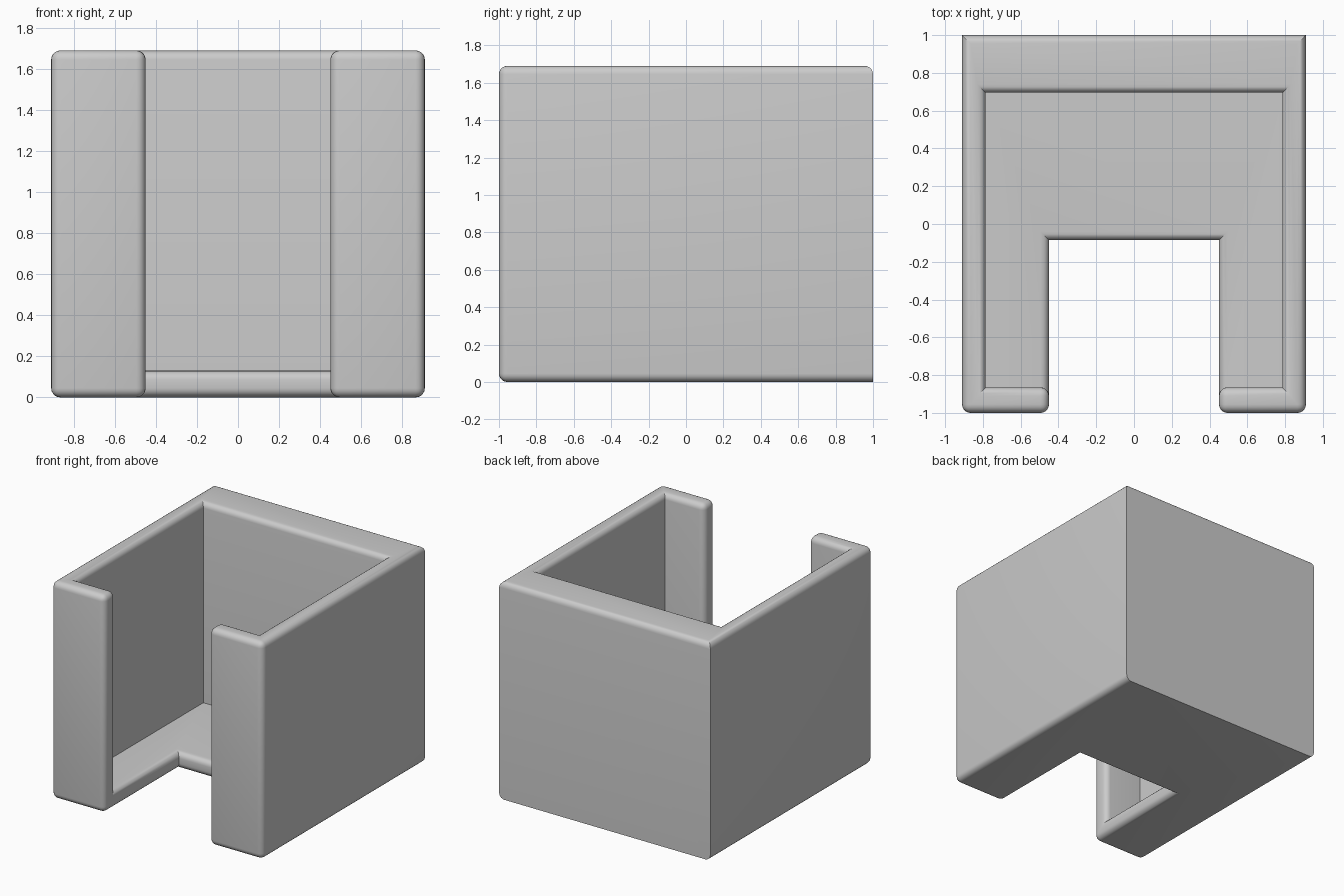
import bpy, bmesh
from mathutils import Vector

if "Cube" in bpy.data.objects:
    bpy.data.objects.remove(bpy.data.objects["Cube"])

W, D, H = 0.91, 1.0, 1.69   # half width, half depth, height
RADIUS = 0.045

grey = bpy.data.materials.new("light grey")
grey.use_nodes = True
colour = (0.6, 0.6, 0.6, 1)
grey.diffuse_color = colour
grey.node_tree.nodes["Principled BSDF"].inputs["Base Color"].default_value = colour


def box(name, low, high):
    """Box between two opposite corners."""
    low, high = Vector(low), Vector(high)
    bm = bmesh.new()
    bmesh.ops.create_cube(bm, size=1)
    for v in bm.verts:
        v.co = (low + high) / 2 + v.co * (high - low)
    mesh = bpy.data.meshes.new(name)
    bm.to_mesh(mesh)
    bm.free()
    obj = bpy.data.objects.new(name, mesh)
    bpy.context.collection.objects.link(obj)
    return obj


# Solid block, hollowed from above and slotted through the front and floor
holder = box("open_front_holder", (-W, -D, 0), (W, D, H))
cavity = box("cavity_cutter", (-0.785, -0.865, 0.13), (0.785, 0.695, H + 1))
slot = box("slot_cutter", (-0.45, -D - 1, -1), (0.45, -0.085, H + 1))
for cutter in (cavity, slot):
    mod = holder.modifiers.new(cutter.name, 'BOOLEAN')
    mod.operation, mod.solver, mod.object = 'DIFFERENCE', 'EXACT', cutter

bpy.context.view_layer.update()
carved = bpy.data.meshes.new_from_object(
    holder.evaluated_get(bpy.context.evaluated_depsgraph_get()))
holder.modifiers.clear()
holder.data = carved
for cutter in (cavity, slot):
    bpy.data.objects.remove(cutter)

# Round the convex edges; the back corners and back bottom edge stay sharp
bm = bmesh.new()
bm.from_mesh(carved)
bmesh.ops.dissolve_limit(bm, angle_limit=0.01, verts=bm.verts, edges=bm.edges)


def is_rounded(edge):
    a, b = (v.co for v in edge.verts)
    on_back = min(a.y, b.y) > D - 0.01
    on_top = min(a.z, b.z) > H - 0.01
    return edge.calc_face_angle_signed(0) > 0.5 and (on_top or not on_back)


bmesh.ops.bevel(bm, geom=[e for e in bm.edges if is_rounded(e)],
                offset=RADIUS, segments=5, profile=0.5, affect='EDGES')
bmesh.ops.recalc_face_normals(bm, faces=bm.faces)
bm.to_mesh(carved)
bm.free()

carved.materials.clear()
carved.materials.append(grey)
bpy.context.view_layer.objects.active = holder
holder.select_set(True)
bpy.ops.object.shade_smooth_by_angle(angle=0.6)
